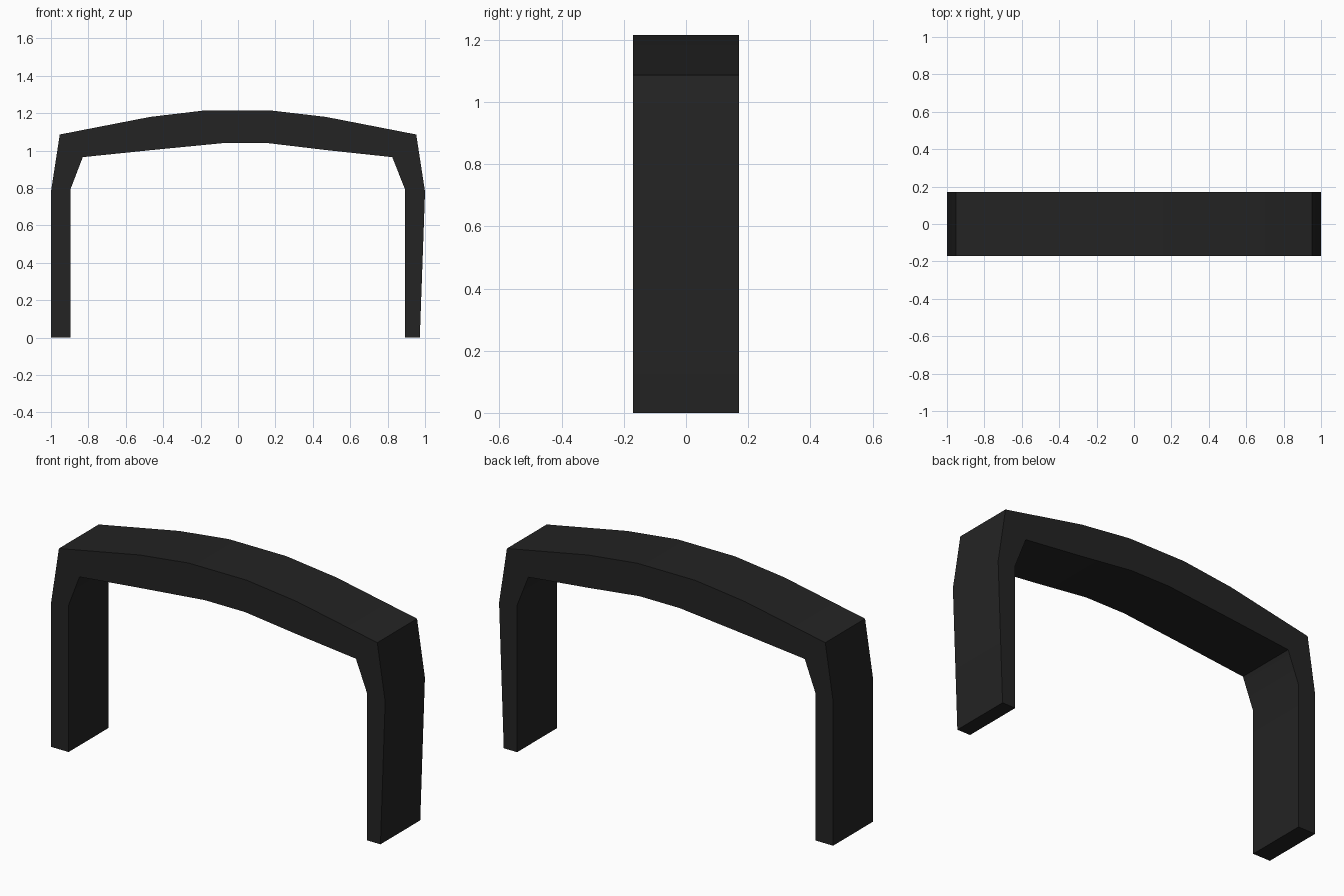
import bpy
import bmesh
import math

cube = bpy.data.objects.get("Cube")
if cube:
    bpy.data.objects.remove(cube, do_unlink=True)

HALF_DEPTH = 0.17

# Arch profile in (x, z), paired from one foot over the top to the other
outer = [(-1, 0), (-1, 0.78), (-0.953, 1.086), (-0.47, 1.18), (-0.175, 1.215),
         (0.17, 1.215), (0.47, 1.18), (0.953, 1.086), (1, 0.78), (0.972, 0)]
inner = [(-0.895, 0), (-0.895, 0.795), (-0.83, 0.965), (-0.47, 1.002), (-0.08, 1.04),
         (0.16, 1.04), (0.47, 1.003), (0.825, 0.965), (0.892, 0.795), (0.892, 0)]

# Charcoal finish
charcoal = bpy.data.materials.new("charcoal")
charcoal.use_nodes = True
colour = (0.017, 0.017, 0.017, 1)
charcoal.diffuse_color = colour
charcoal.node_tree.nodes["Principled BSDF"].inputs["Base Color"].default_value = colour

# Front face of the arch as a strip of quads, extruded to its full depth
bm = bmesh.new()
rows = [[bm.verts.new((x, -HALF_DEPTH, z)) for x, z in pair]
        for pair in zip(outer, inner)]
for (o1, i1), (o2, i2) in zip(rows, rows[1:]):
    bm.faces.new((o1, i1, i2, o2))
result = bmesh.ops.extrude_face_region(bm, geom=bm.faces[:])
back = [g for g in result["geom"] if isinstance(g, bmesh.types.BMVert)]
bmesh.ops.translate(bm, verts=back, vec=(0, 2 * HALF_DEPTH, 0))
bmesh.ops.recalc_face_normals(bm, faces=bm.faces[:])

mesh = bpy.data.meshes.new("arch_frame")
bm.to_mesh(mesh)
bm.free()
mesh.materials.append(charcoal)
arch = bpy.data.objects.new("arch_frame", mesh)
bpy.context.collection.objects.link(arch)

# Soft bends, crisp corners
bpy.ops.object.select_all(action="DESELECT")
arch.select_set(True)
bpy.context.view_layer.objects.active = arch
bpy.ops.object.shade_smooth_by_angle(angle=math.radians(30))
